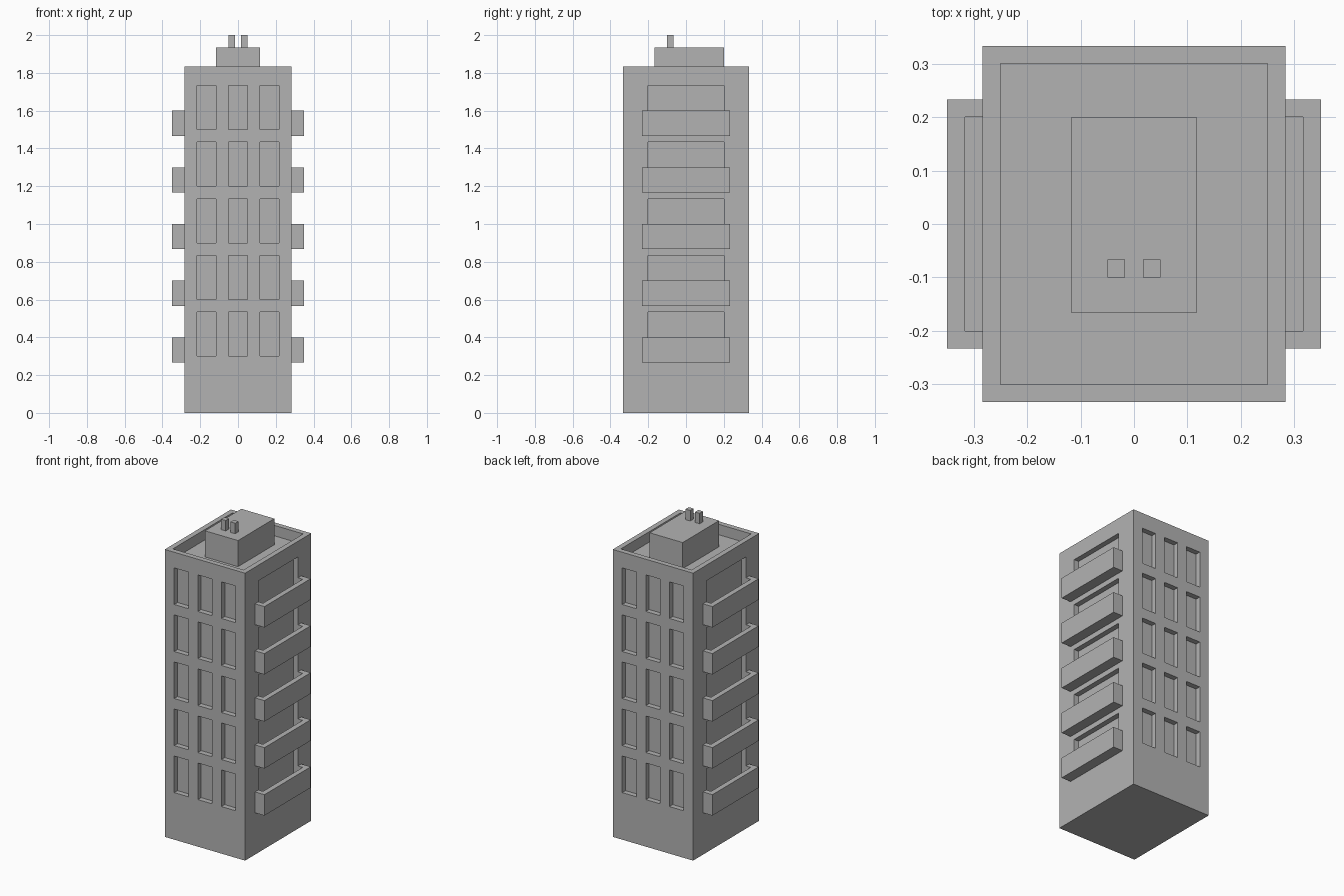
import bpy
import bmesh
from mathutils import Matrix, Vector

UNIT = 1 / 30      # modelling module
FLOORS = range(5)
STOREY = 9         # storey height in modules

default = bpy.data.objects.get("Cube")
if default:
    bpy.data.objects.remove(default, do_unlink=True)

concrete = bpy.data.materials.new("concrete_grey")
concrete.use_nodes = True
grey = (0.45, 0.45, 0.45, 1)
concrete.diffuse_color = grey
concrete.node_tree.nodes["Principled BSDF"].inputs["Base Color"].default_value = grey


def boxes(name, spans):
    """One object made of boxes, each given as (x0, x1), (y0, y1), (z0, z1) in modules."""
    bm = bmesh.new()
    for span in spans:
        low = Vector([min(s) for s in span]) * UNIT
        high = Vector([max(s) for s in span]) * UNIT
        place = Matrix.Translation((low + high) / 2) @ Matrix.Diagonal((*(high - low), 1))
        bmesh.ops.create_cube(bm, size=1, matrix=place)
    mesh = bpy.data.meshes.new(name)
    bm.to_mesh(mesh)
    bm.free()
    mesh.materials.append(concrete)
    obj = bpy.data.objects.new(name, mesh)
    bpy.context.collection.objects.link(obj)
    return obj


def carve(obj, cutter):
    """Cut the cutter out of the object and bake the result."""
    mod = obj.modifiers.new("carve", "BOOLEAN")
    mod.operation = "DIFFERENCE"
    mod.solver = "EXACT"
    mod.object = cutter
    graph = bpy.context.evaluated_depsgraph_get()
    mesh = bpy.data.meshes.new_from_object(obj.evaluated_get(graph))
    obj.modifiers.clear()
    obj.data = mesh


def openings(side):
    """Balcony door recesses, reaching out through the balcony troughs."""
    return [((side * 7.5, side * 9.5), (-6, 6), (STOREY * (k + 1), STOREY * (k + 1) + 7))
            for k in FLOORS]


# Tower with recessed windows, balcony doors and a sunken roof
tower = boxes("tower", [((-8.5, 8.5), (-10, 10), (0, 55))])
windows = [((x - 1.5, x + 1.5), (side * 9, side * 11), (STOREY * (k + 1), STOREY * (k + 1) + 7))
           for side in (-1, 1) for k in FLOORS for x in (-5, 0, 5)]
roof_well = ((-7.5, 7.5), (-9, 9), (53, 60))
tower_cutter = boxes("tower_cutter", windows + openings(-1) + openings(1) + [roof_well])
tower_cutter.hide_render = True
carve(tower, tower_cutter)
bpy.data.objects.remove(tower_cutter, do_unlink=True)

# Balconies, hollowed behind their parapets
for side, label in ((1, "left"), (-1, "right")):
    balconies = boxes(label + "_balconies",
                      [((side * 8.5, side * 10.5), (-7, 7), (STOREY * k + 8, STOREY * k + 12))
                       for k in FLOORS])
    trough = boxes("trough_cutter", openings(side))
    trough.hide_render = True
    carve(balconies, trough)
    bpy.data.objects.remove(trough, do_unlink=True)

# Rooftop plant room and its two chimneys
boxes("plant_room", [((-3.5, 3.5), (-5, 6), (53, 58))])
for side, label in ((1, "left"), (-1, "right")):
    boxes(label + "_chimney", [((side * 0.5, side * 1.5), (-3, -2), (58, 60))])
